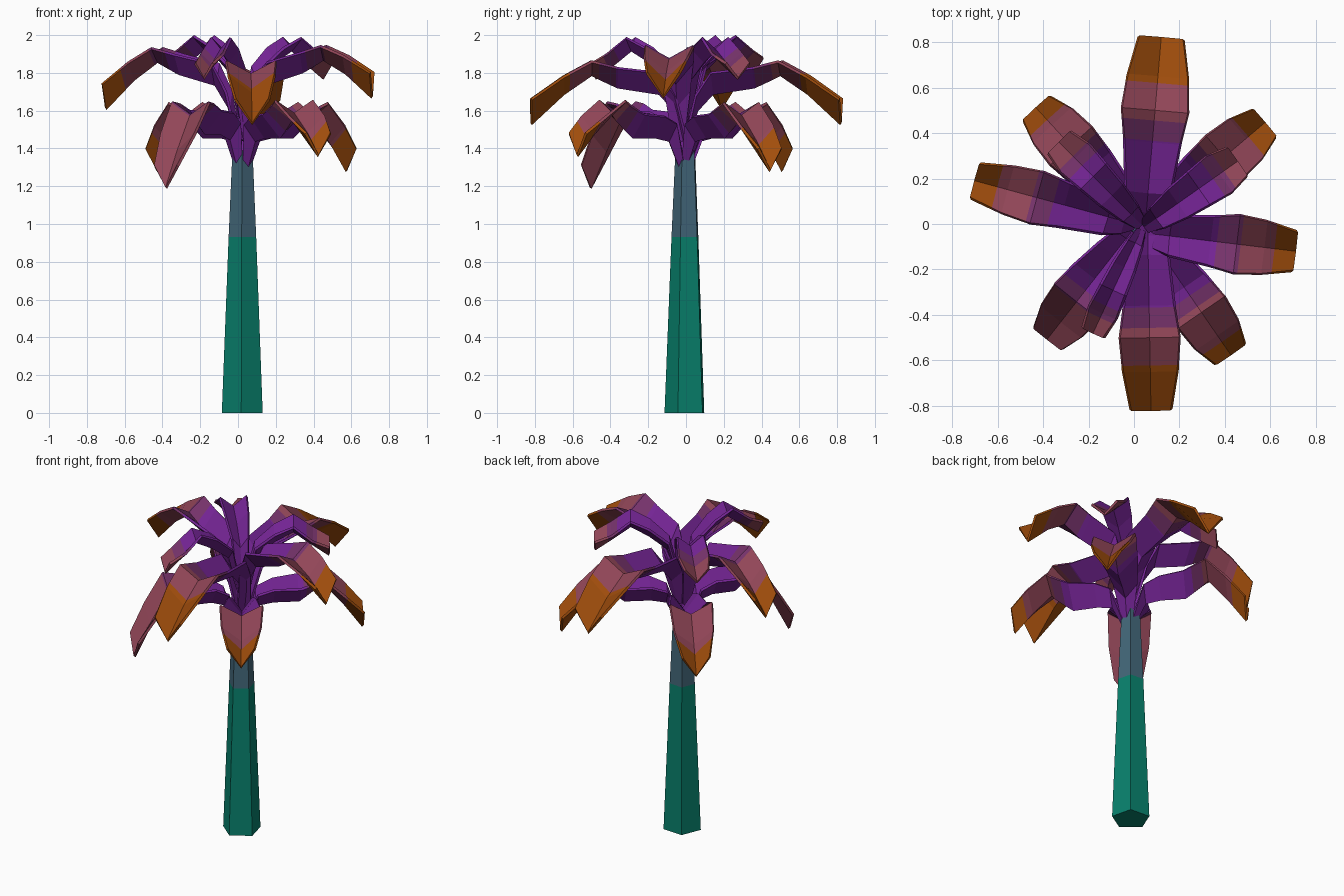
import bpy, bmesh, math
from mathutils import Vector

if "Cube" in bpy.data.objects:
    bpy.data.objects.remove(bpy.data.objects["Cube"])


def material(name, rgb):
    def lin(c):
        c /= 255
        return c / 12.92 if c <= 0.04045 else ((c + 0.055) / 1.055) ** 2.4
    m = bpy.data.materials.new(name)
    m.diffuse_color = (*[lin(c) for c in rgb], 1)
    m.use_nodes = True
    m.node_tree.nodes["Principled BSDF"].inputs["Base Color"].default_value = m.diffuse_color
    return m


TEAL = material("teal", (8, 128, 108))
SLATE = material("slate", (66, 102, 120))
LEAF = [material("purple", (116, 36, 148)), material("plum", (117, 50, 106)),
        material("mauve", (146, 70, 88)), material("orange", (162, 78, 12))]


def make_object(name, bm, mats):
    me = bpy.data.meshes.new(name)
    bmesh.ops.recalc_face_normals(bm, faces=bm.faces)
    bm.to_mesh(me)
    bm.free()
    for m in mats:
        me.materials.append(m)
    ob = bpy.data.objects.new(name, me)
    bpy.context.collection.objects.link(ob)
    return ob


# Trunk: tapered five-sided column, slate above z = 0.93
def trunk():
    bm = bmesh.new()
    rings = []
    for z, r in ((0, 0.114), (0.93, 0.077), (1.39, 0.056)):
        rings.append([bm.verts.new((0.025 + r * math.cos(a), r * math.sin(a), z))
                      for a in (math.radians(-94 + 72 * i) for i in range(5))])
    for k in range(2):
        for i in range(5):
            j = (i + 1) % 5
            f = bm.faces.new((rings[k][i], rings[k][j], rings[k + 1][j], rings[k + 1][i]))
            f.material_index = k
    bm.faces.new(rings[0][::-1])
    bm.faces.new(rings[2]).material_index = 1
    make_object("trunk", bm, [TEAL, SLATE])


# Leaf profiles: (fraction of length, centre height, half width, fold depth)
MID = [(0, 1.42, .035, .03), (.07, 1.60, .075, .08), (.17, 1.69, .10, .11),
       (.44, 1.725, .125, .10), (.61, 1.79, .148, .07), (.79, 1.69, .135, .09), (1, 1.53, .10, .13)]
LOW = [(0, 1.30, .03, .04), (.10, 1.44, .065, .09), (.24, 1.46, .085, .11),
       (.46, 1.46, .11, .12), (.66, 1.57, .125, .07), (.84, 1.43, .115, .09), (1, 1.28, .08, .12)]
HIGH = [(0, 1.54, .03, .03), (.13, 1.77, .05, .06), (.36, 1.86, .07, .07),
        (.58, 1.92, .08, .065), (.80, 1.84, .09, .06), (1, 1.77, .07, .08)]


def sample(profile, t):
    for a, b in zip(profile, profile[1:]):
        if t <= b[0] + 1e-6:
            k = (t - a[0]) / (b[0] - a[0])
            return [p + (q - p) * k for p, q in zip(a, b)]


# Leaf: V-folded strip, cut where the colour bands change
def leaf(name, profile, base, tip, bands, lift=0.0, tip_lift=0.0, width=1.0):
    base, tip = Vector((*base, 0)), Vector((*tip, 0))
    length = (tip - base).length
    side = Vector((0, 0, 1)).cross(tip - base).normalized()
    cuts = [b / length for b in bands]
    ts = sorted({p[0] for p in profile} | {c for c in cuts if c < 0.98})
    bm = bmesh.new()
    rows = []
    for t in ts:
        _, z, w, d = sample(profile, t)
        c = base.lerp(tip, t)
        c.z = z + lift * min(1, t * 4) + tip_lift * max(0, (t - .6) / .4)
        rows.append([bm.verts.new(c + side * (s * w * width) + Vector((0, 0, abs(s) * d)))
                     for s in (-1, 0, 1)])
    for k in range(len(ts) - 1):
        mid = (ts[k] + ts[k + 1]) / 2
        for i in (0, 1):
            f = bm.faces.new((rows[k][i], rows[k][i + 1], rows[k + 1][i + 1], rows[k + 1][i]))
            f.material_index = sum(mid > c for c in cuts)
    ob = make_object(name, bm, LEAF)
    sol = ob.modifiers.new("thickness", 'SOLIDIFY')
    sol.thickness = 0.015
    sol.offset = 0


trunk()
B_MID = (.37, .46, .62)
B_LOW = (.35, .41, .59)
B_HIGH = (.36, .42, .70)
# Four long leaves
leaf("long_leaf_back", MID, (.05, 0), (.12, .82), B_MID)
leaf("long_leaf_front", MID, (.06, 0), (.075, -.82), B_MID, width=.9)
leaf("long_leaf_left", MID, (.0, -.0), (-.70, .19), B_MID, .07, .01, .8)
leaf("long_leaf_right", MID, (.05, -.04), (.71, -.12), (.32, .42, .57), .08, .06, .88)
# Four drooping low leaves
leaf("low_leaf_back_right", LOW, (.05, .0), (.575, .445), B_LOW)
leaf("low_leaf_front_right", LOW, (.05, -.03), (.425, -.575), B_LOW, 0, .08)
leaf("low_leaf_front_left", LOW, (.0, -.02), (-.38, -.505), (.35, .41, .7), .02, -.11)
leaf("low_leaf_back_left", LOW, (.02, .02), (-.43, .51), B_LOW)
# Three small top leaves
leaf("top_leaf_back_right", HIGH, (.05, -.01), (.455, .275), B_HIGH, 0, 0, 1.1)
leaf("top_leaf_front_left", HIGH, (.03, -.03), (-.18, -.48), B_HIGH, 0, 0, .75)
leaf("top_leaf_back_left", HIGH, (.03, .0), (-.33, .36), B_HIGH, .01, .02, 1.0)
